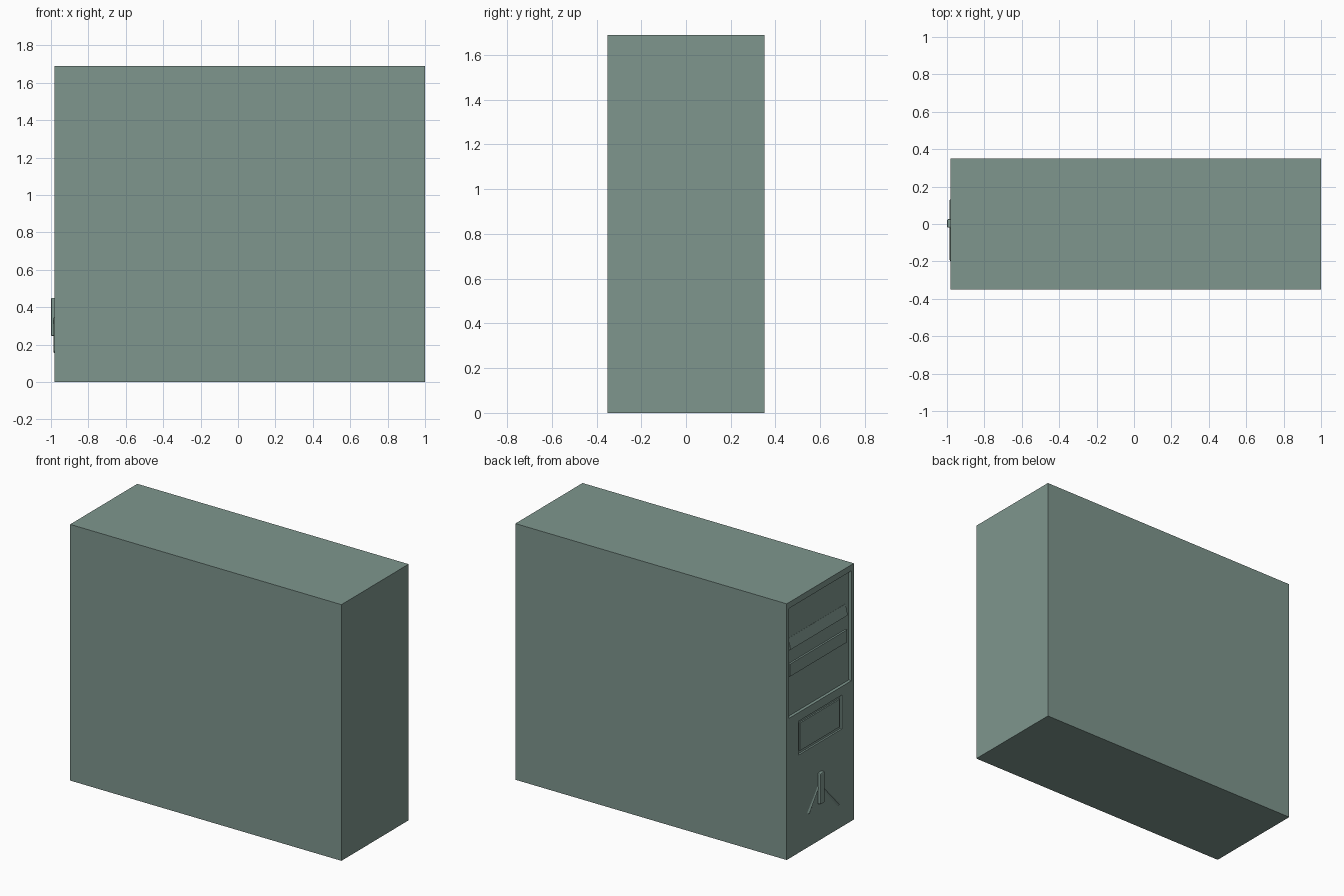
import bpy, bmesh, math

if "Cube" in bpy.data.objects:
    bpy.data.objects.remove(bpy.data.objects["Cube"])

mat = bpy.data.materials.new("grey_green")
mat.diffuse_color = (0.21, 0.305, 0.27, 1)
mat.use_nodes = True
mat.node_tree.nodes["Principled BSDF"].inputs["Base Color"].default_value = mat.diffuse_color
FRONT = -0.98  # plane of the drive-bay face


def finish(name, bm):
    bmesh.ops.recalc_face_normals(bm, faces=bm.faces)
    me = bpy.data.meshes.new(name)
    bm.to_mesh(me)
    bm.free()
    me.materials.append(mat)
    ob = bpy.data.objects.new(name, me)
    bpy.context.collection.objects.link(ob)
    return ob


def box(name, x0, x1, y0, y1, z0, z1, bevel=0):
    bm = bmesh.new()
    bmesh.ops.create_cube(bm, size=1)
    for v in bm.verts:
        v.co = ((x0 + x1) / 2 + v.co.x * (x1 - x0),
                (y0 + y1) / 2 + v.co.y * (y1 - y0),
                (z0 + z1) / 2 + v.co.z * (z1 - z0))
    if bevel:
        bmesh.ops.bevel(bm, geom=bm.edges[:], offset=bevel, segments=2,
                        profile=0.5, affect='EDGES')
    return finish(name, bm)


def prism(name, points, axis_a, axis_b):
    """Extrude a closed (u, z) outline: along y if outline is in x, along x if in y."""
    bm = bmesh.new()
    rows = []
    for s in (axis_a, axis_b):
        rows.append([bm.verts.new((u, s, z)) for u, z in points])
    n = len(points)
    bm.faces.new(rows[0])
    bm.faces.new(rows[1][::-1])
    for i in range(n):
        j = (i + 1) % n
        bm.faces.new((rows[0][i], rows[1][i], rows[1][j], rows[0][j]))
    return finish(name, bm)


def cut(target, cutter):
    cutter.hide_render = True
    mod = target.modifiers.new("cut", 'BOOLEAN')
    mod.operation = 'DIFFERENCE'
    mod.solver = 'EXACT'
    mod.object = cutter
    bpy.context.view_layer.objects.active = target
    bpy.ops.object.modifier_apply(modifier=mod.name)
    bpy.data.objects.remove(cutter, do_unlink=True)


# case with the large bay recess and the small panel recess
case = box("case", FRONT, 1.0, -0.35, 0.35, 0, 1.69)
cut(case, box("bay_cutter", FRONT - 0.05, FRONT + 0.02, -0.325, 0.325, 0.925, 1.65))
cut(case, box("panel_cutter", FRONT - 0.05, FRONT + 0.012, -0.225, 0.225, 0.645, 0.868))

# raised plate inside the small recess
box("floppy_panel", FRONT + 0.003, FRONT + 0.02, -0.205, 0.205, 0.665, 0.848)

# drive fronts in the bay: sloped upper lip and flat lower cover
prism("upper_drive_lip", [(FRONT + 0.03, 1.44), (FRONT + 0.019, 1.44),
                          (FRONT + 0.002, 1.37), (FRONT + 0.03, 1.36)], -0.29, 0.305)
box("lower_drive_cover", FRONT + 0.008, FRONT + 0.03, -0.29, 0.305, 1.19, 1.272)

# upright bar with two low splayed ribs
box("power_bar", -1.0, FRONT + 0.01, -0.02, 0.026, 0.245, 0.45, 0.007)
for name, y0, z0, y1, z1 in (("left_rib", 0.02, 0.36, 0.125, 0.22),
                             ("right_rib", -0.02, 0.34, -0.19, 0.16)):
    d = math.hypot(y1 - y0, z1 - z0)
    ny, nz = -(z1 - z0) / d, (y1 - y0) / d
    bm = bmesh.new()
    base = [(y0 + ny * 0.012, z0 + nz * 0.012), (y0 - ny * 0.012, z0 - nz * 0.012),
            (y1 - ny * 0.02, z1 - nz * 0.02), (y1 + ny * 0.02, z1 + nz * 0.02)]
    low = [bm.verts.new((FRONT + 0.003, y, z)) for y, z in base]
    ridge = [bm.verts.new((FRONT - 0.007, y, z)) for y, z in ((y0, z0), (y1, z1))]
    bm.faces.new(low)
    bm.faces.new((low[0], low[3], ridge[1], ridge[0]))
    bm.faces.new((low[1], ridge[0], ridge[1], low[2]))
    bm.faces.new((low[0], ridge[0], low[1]))
    bm.faces.new((low[2], ridge[1], low[3]))
    finish(name, bm)
